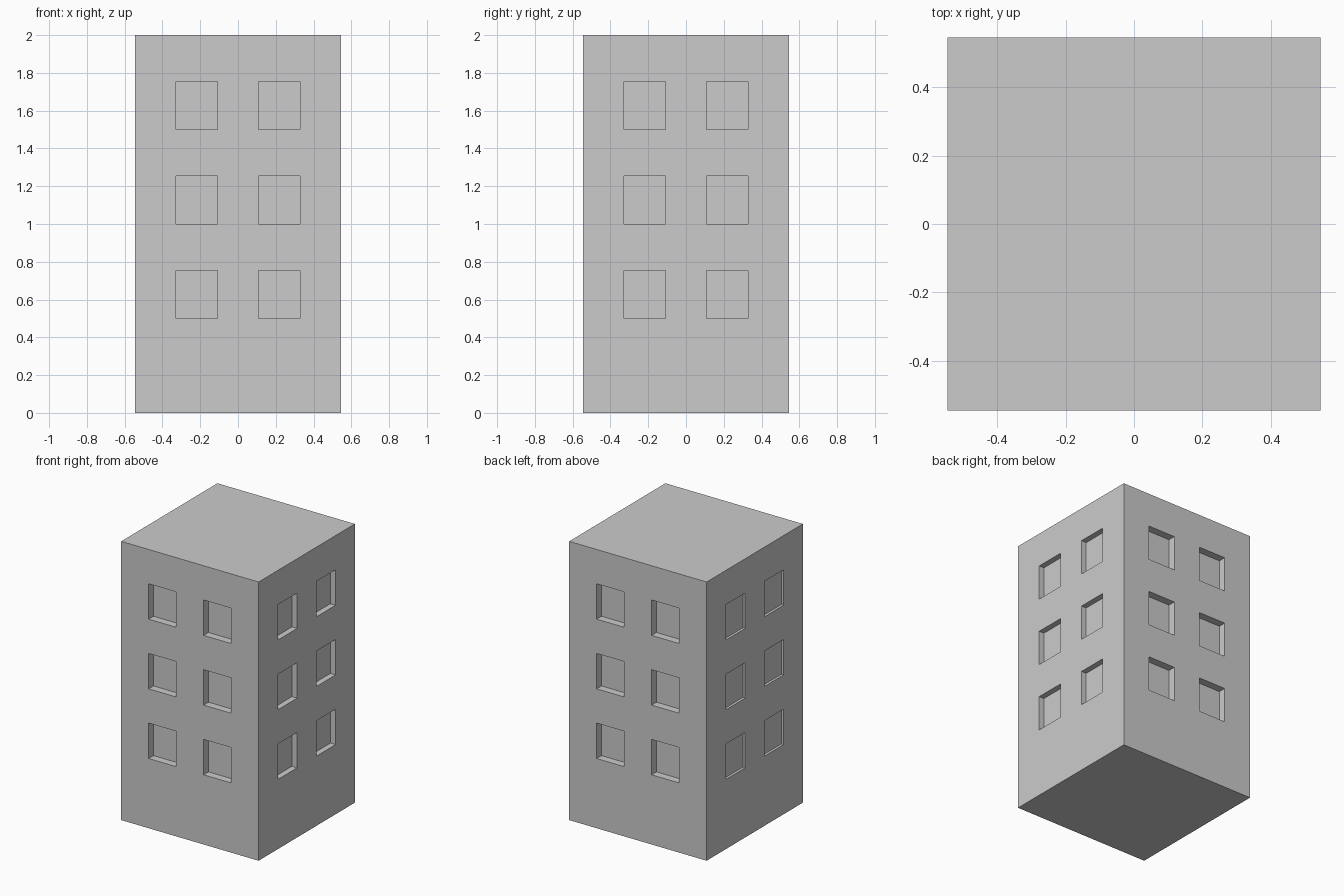
import bpy, bmesh
from mathutils import Matrix, Vector
from math import radians

if "Cube" in bpy.data.objects:
    bpy.data.objects.remove(bpy.data.objects["Cube"])

HALF, HEIGHT = 6 / 11, 2.0
WIN_W, WIN_H = 0.218, 0.254


def make_object(name, bm):
    mesh = bpy.data.meshes.new(name)
    bm.to_mesh(mesh)
    bm.free()
    obj = bpy.data.objects.new(name, mesh)
    bpy.context.collection.objects.link(obj)
    return obj


def add_box(bm, size, centre, turn=Matrix.Identity(4)):
    matrix = turn @ Matrix.Translation(centre) @ Matrix.Diagonal(Vector((*size, 1)))
    bmesh.ops.create_cube(bm, size=1, matrix=matrix)


# Tower block
bm = bmesh.new()
add_box(bm, (2 * HALF, 2 * HALF, HEIGHT), (0, 0, HEIGHT / 2))
tower = make_object("tower_block", bm)

# Window recesses: front, right, back, left, each with its own depth
bm = bmesh.new()
for angle, depth in ((0, 0.055), (90, 0.041), (180, 0.055), (270, 0.018)):
    turn = Matrix.Rotation(radians(angle), 4, 'Z')
    for x in (-0.218, 0.218):
        for z in (0.5, 1.0, 1.5):
            add_box(bm, (WIN_W, 2 * depth, WIN_H), (x, -HALF, z + WIN_H / 2), turn)
cutter = make_object("window_cutter", bm)
cutter.hide_render = True
cutter.display_type = 'WIRE'

mod = tower.modifiers.new("window_recesses", 'BOOLEAN')
mod.object = cutter
mod.operation = 'DIFFERENCE'
mod.solver = 'EXACT'
